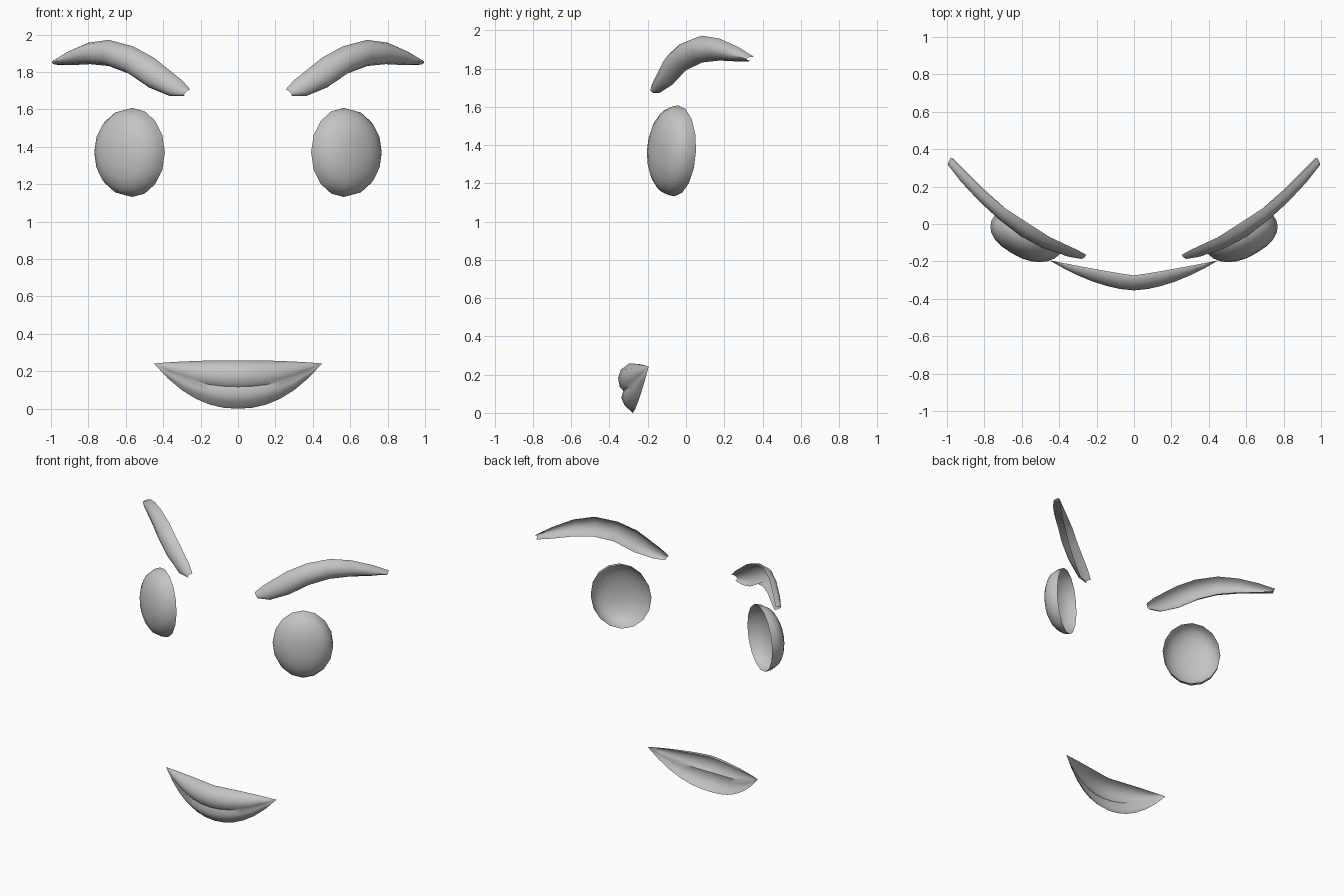
import bpy, bmesh, math

if "Cube" in bpy.data.objects:
    bpy.data.objects.remove(bpy.data.objects["Cube"])

grey = bpy.data.materials.new("plain grey")
grey.diffuse_color = (0.55, 0.55, 0.55, 1)
grey.use_nodes = True
grey.node_tree.nodes["Principled BSDF"].inputs["Base Color"].default_value = grey.diffuse_color


def loft(name, rows, outward, closed=False, tip=None, mirror=False):
    """Skin a list of point rows into an open shell facing 'outward'."""
    bm = bmesh.new()
    vs = [[bm.verts.new(p) for p in r] for r in rows]
    n = len(rows[0])
    for a, b in zip(vs, vs[1:]):
        for i in range(n if closed else n - 1):
            j = (i + 1) % n
            bm.faces.new((a[i], a[j], b[j], b[i]))
    if tip:
        t = bm.verts.new(tip)
        for i in range(n):
            bm.faces.new((vs[-1][i], vs[-1][(i + 1) % n], t))
    bmesh.ops.remove_doubles(bm, verts=bm.verts, dist=0.0005)
    bmesh.ops.recalc_face_normals(bm, faces=bm.faces)
    bm.normal_update()
    if sum(f.normal.x * outward[0] + f.normal.y * outward[1] for f in bm.faces) < 0:
        bmesh.ops.reverse_faces(bm, faces=bm.faces)
    me = bpy.data.meshes.new(name)
    bm.to_mesh(me)
    bm.free()
    me.materials.append(grey)
    ob = bpy.data.objects.new(name, me)
    bpy.context.collection.objects.link(ob)
    bpy.ops.object.select_all(action='DESELECT')
    ob.select_set(True)
    bpy.context.view_layer.objects.active = ob
    bpy.ops.object.shade_smooth_by_angle(angle=math.radians(50))
    if mirror:
        ob.modifiers.new("mirror", 'MIRROR').use_mirror_merge = False
    return ob


# Eyes: hollow oval bowls turned outwards
A = math.radians(31)
CX, CY, CZ = 0.565, -0.052, 1.378


def eye_point(u, v, w):
    u += 0.2 * w
    return (CX + u * math.cos(A) + w * math.sin(A),
            CY + u * math.sin(A) - w * math.cos(A) + 0.04 * v, CZ + v)


rings = []
for k in range(6):
    p = k / 6 * math.pi / 2
    r = math.cos(p) ** 0.85
    w = 0.135 * math.sin(p) ** 0.9
    rings.append([eye_point(0.203 * r * math.cos(q), 0.238 * r * math.sin(q), w)
                  for q in (math.tau * i / 16 for i in range(16))])
loft("eyes", rings, (0.5, -0.87), closed=True, tip=eye_point(0, 0, 0.135), mirror=True)

# Eyebrows: arched bands, hollow behind
# top x, top z, bottom x, bottom z, back y, bulge
stations = [(0.255, 1.715, 0.285, 1.68, -0.165, 0.025),
            (0.300, 1.765, 0.365, 1.68, -0.140, 0.04),
            (0.450, 1.885, 0.475, 1.725, -0.070, 0.065),
            (0.560, 1.945, 0.585, 1.80, 0.000, 0.075),
            (0.690, 1.980, 0.690, 1.84, 0.085, 0.07),
            (0.800, 1.965, 0.790, 1.85, 0.175, 0.065),
            (0.900, 1.920, 0.890, 1.845, 0.275, 0.06),
            (0.980, 1.870, 0.970, 1.847, 0.355, 0.045)]
rows = []
for tx, tz, bx, bz, y, bulge in stations:
    row = []
    for i in range(7):
        q = math.pi * i / 6
        c, s = math.cos(q), math.sin(q) * bulge
        row.append(((tx + bx) / 2 + (tx - bx) / 2 * c + 0.45 * s,
                    y - 0.87 * s, (tz + bz) / 2 + (tz - bz) / 2 * c))
    rows.append(row)
loft("eyebrows", rows, (0.5, -0.87), mirror=True)

# Mouth: two lips meeting in a crease; centre profile y, z and taper power
profile = [(-0.275, 0.265, 1.1), (-0.297, 0.267, 1.3), (-0.340, 0.235, 1.6),
           (-0.355, 0.190, 1.7), (-0.347, 0.145, 1.7), (-0.328, 0.125, 1.7),
           (-0.338, 0.085, 1.7), (-0.320, 0.045, 1.7), (-0.278, 0.008, 1.7)]
rows = []
for i in range(-6, 7):
    t = abs(i) / 6
    rows.append([(0.45 * i / 6, -0.195 + (y + 0.195) * (1 - t ** e),
                  0.25 + (z - 0.25) * (1 - t ** 2.2)) for y, z, e in profile])
loft("mouth", rows, (0, -1))

# Settle the lowest point on the floor
low = min(v.co.z for v in bpy.data.objects["mouth"].data.vertices)
for ob in bpy.context.collection.objects:
    for v in ob.data.vertices:
        v.co.z -= low
